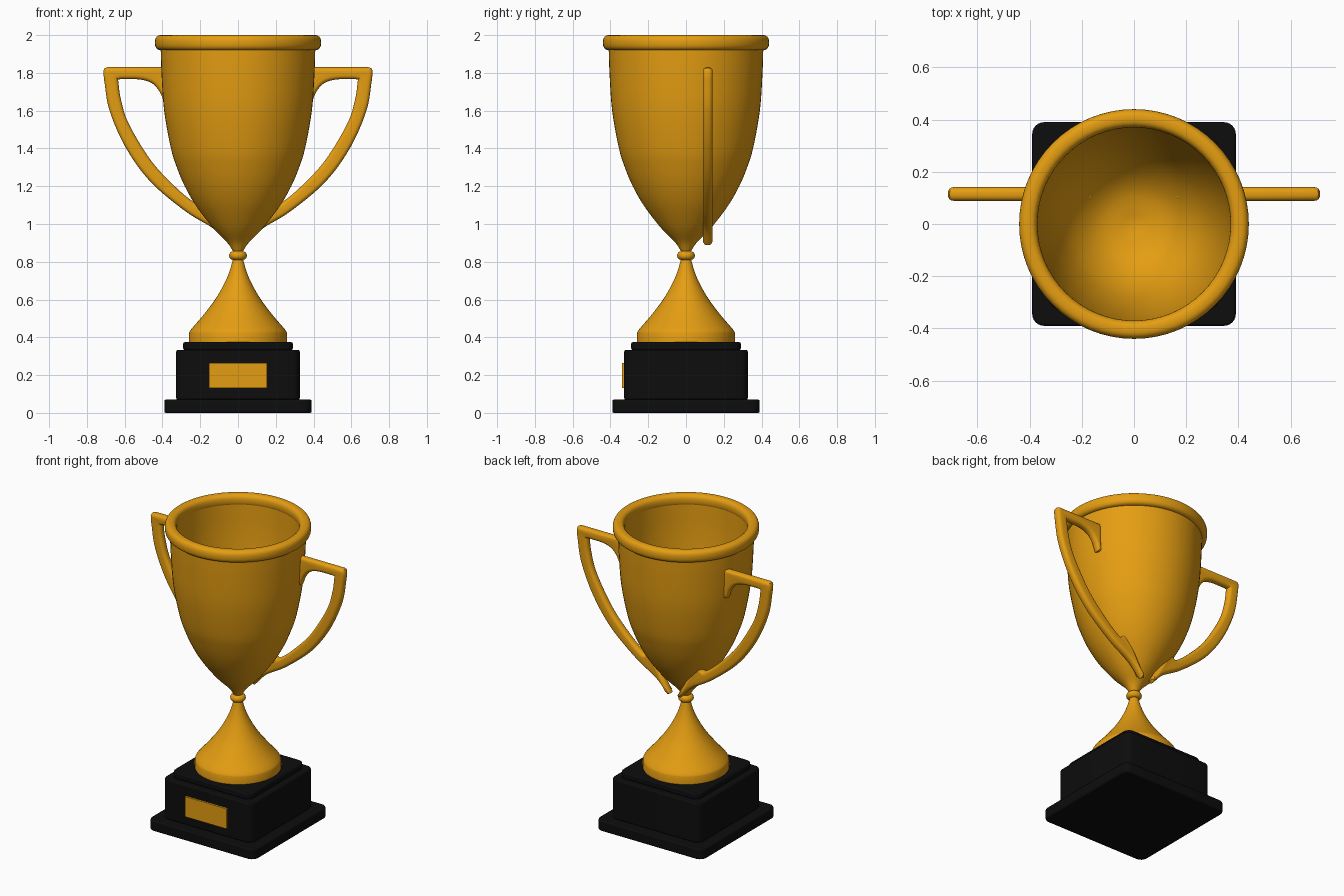
import bpy, bmesh, math
from mathutils import Matrix, Vector

if "Cube" in bpy.data.objects:
    bpy.data.objects.remove(bpy.data.objects["Cube"])


def material(name, color):
    m = bpy.data.materials.new(name)
    m.diffuse_color = color
    m.use_nodes = True
    m.node_tree.nodes["Principled BSDF"].inputs["Base Color"].default_value = m.diffuse_color
    return m


gold = material("gold", (0.78, 0.34, 0.006, 1))
black = material("black", (0.004, 0.004, 0.004, 1))


def smooth(pts, n=6):
    """Catmull-Rom curve through an open row of 2D points."""
    p = [Vector(q) for q in pts]
    p = [2 * p[0] - p[1]] + p + [2 * p[-1] - p[-2]]
    out = []
    for a, b, c, d in zip(p, p[1:], p[2:], p[3:]):
        for i in range(n):
            t = i / n
            out.append(0.5 * (2 * b + (c - a) * t + (2 * a - 5 * b + 4 * c - d) * t * t
                              + (3 * b - a - 3 * c + d) * t ** 3))
    return out + [p[-2]]


def finish(ob, mat, angle=35):
    ob.data.materials.clear()
    ob.data.materials.append(mat)
    bpy.ops.object.select_all(action='DESELECT')
    bpy.context.view_layer.objects.active = ob
    ob.select_set(True)
    bpy.ops.object.shade_smooth_by_angle(angle=math.radians(angle))


def from_bmesh(name, bm, mat):
    bmesh.ops.recalc_face_normals(bm, faces=bm.faces)
    me = bpy.data.meshes.new(name)
    bm.to_mesh(me)
    bm.free()
    ob = bpy.data.objects.new(name, me)
    bpy.context.collection.objects.link(ob)
    finish(ob, mat)
    return ob


def lathe(name, profile, mat, closed=False, steps=64):
    bm = bmesh.new()
    vs = [bm.verts.new((r, 0, z)) for r, z in profile]
    es = [bm.edges.new(e) for e in zip(vs, vs[1:])]
    if closed:
        es.append(bm.edges.new((vs[-1], vs[0])))
    bmesh.ops.spin(bm, geom=vs + es, axis=(0, 0, 1), cent=(0, 0, 0),
                   angle=2 * math.pi, steps=steps, use_merge=True)
    bmesh.ops.remove_doubles(bm, verts=bm.verts, dist=1e-5)
    return from_bmesh(name, bm, mat)


def ring(r, z, rw, rh, n=24, e=1.0):
    """Closed rounded cross-section; e below 1 makes it squarer."""
    f = lambda v: math.copysign(abs(v) ** e, v)
    return [(r + rw * f(math.cos(2 * math.pi * i / n)),
             z + rh * f(math.sin(2 * math.pi * i / n))) for i in range(n)]


def block(name, size, centre, mat, corner=0.0, edge=0.008):
    bm = bmesh.new()
    bmesh.ops.create_cube(bm, size=1, matrix=Matrix.Translation(centre) @ Matrix.Diagonal((*size, 1)))
    if corner:
        up = [e for e in bm.edges if abs(e.verts[0].co.z - e.verts[1].co.z) > 0.01]
        bmesh.ops.bevel(bm, geom=up, offset=corner, segments=6, profile=0.5, affect='EDGES')
    ob = from_bmesh(name, bm, mat)
    if edge:
        b = ob.modifiers.new("soft_edges", 'BEVEL')
        b.width, b.segments = edge, 2
        b.limit_method, b.angle_limit = 'ANGLE', math.radians(50)
    return ob


# Stepped black plinth
for name, half, z0, z1 in (("plinth_bottom", 0.39, 0, 0.07),
                           ("plinth_middle", 0.327, 0.07, 0.333),
                           ("plinth_top", 0.29, 0.333, 0.375)):
    block(name, (2 * half, 2 * half, z1 - z0), (0, 0, (z0 + z1) / 2), black, corner=0.045)

# Name plate on the front
block("plaque", (0.305, 0.03, 0.133), (0, -0.325, 0.197), gold, edge=0)

# Flared foot
lathe("foot", [(0, 0.37), (0.26, 0.37)] + smooth([
    (0.26, 0.415), (0.25, 0.44), (0.19, 0.51), (0.125, 0.595),
    (0.075, 0.68), (0.045, 0.75), (0.025, 0.82)]), gold)

# Stem knob
lathe("stem_knob", ring(0.025, 0.833, 0.022, 0.023), gold, closed=True, steps=32)

# Cup: outer wall, then the hollow inside
outer = smooth([(0.02, 0.845), (0.055, 0.9), (0.105, 0.95), (0.15, 1.0), (0.225, 1.1),
                (0.282, 1.2), (0.324, 1.3), (0.355, 1.4), (0.391, 1.6), (0.405, 1.8), (0.41, 1.95)], 4)
inner = smooth([(0.375, 1.95), (0.368, 1.75), (0.348, 1.55), (0.31, 1.36),
                (0.245, 1.2), (0.14, 1.09), (0.0, 1.05)], 4)
lathe("cup", [(0, 0.84)] + outer + inner, gold)

# Rolled rim
lathe("rim", ring(0.405, 1.96, 0.035, 0.04, 28, 0.8), gold, closed=True)

# Handles: flat outline with rounded edges, mirrored across
outline = ([Vector(p) for p in ((0.37, 1.83), (0.69, 1.83), (0.706, 1.825), (0.713, 1.81))]
           + smooth([(0.71, 1.77), (0.68, 1.6), (0.592, 1.4), (0.46, 1.22),
                     (0.275, 1.065), (0.13, 0.975), (0.045, 0.888)])
           + [Vector((0.025, 0.9))]
           + smooth([(0.165, 1.14), (0.185, 1.145), (0.205, 1.113), (0.235, 1.117),
                     (0.33, 1.195), (0.46, 1.335), (0.578, 1.53), (0.62, 1.66), (0.635, 1.765)])
           + smooth([(0.62, 1.767), (0.52, 1.765), (0.455, 1.745), (0.415, 1.7), (0.39, 1.64)])
           + [Vector((0.365, 1.64))])
cu = bpy.data.curves.new("handles", 'CURVE')
cu.dimensions, cu.fill_mode = '2D', 'BOTH'
cu.extrude, cu.bevel_depth, cu.bevel_resolution, cu.offset = 0.005, 0.021, 3, -0.021
sp = cu.splines.new('POLY')
sp.points.add(len(outline) - 1)
for pt, co in zip(sp.points, outline):
    pt.co = (co.x, co.y, 0, 1)
sp.use_cyclic_u = True
helper = bpy.data.objects.new("handle_outline", cu)
bpy.context.collection.objects.link(helper)
bpy.context.view_layer.update()
bm = bmesh.new()
bm.from_mesh(helper.to_mesh())
helper.to_mesh_clear()
bpy.data.objects.remove(helper)
bmesh.ops.remove_doubles(bm, verts=bm.verts, dist=1e-4)
bm.transform(Matrix.Translation((0, 0.115, 0)) @ Matrix.Rotation(math.pi / 2, 4, 'X'))
handles = from_bmesh("handles", bm, gold)
handles.modifiers.new("mirror", 'MIRROR').use_mirror_merge = False
